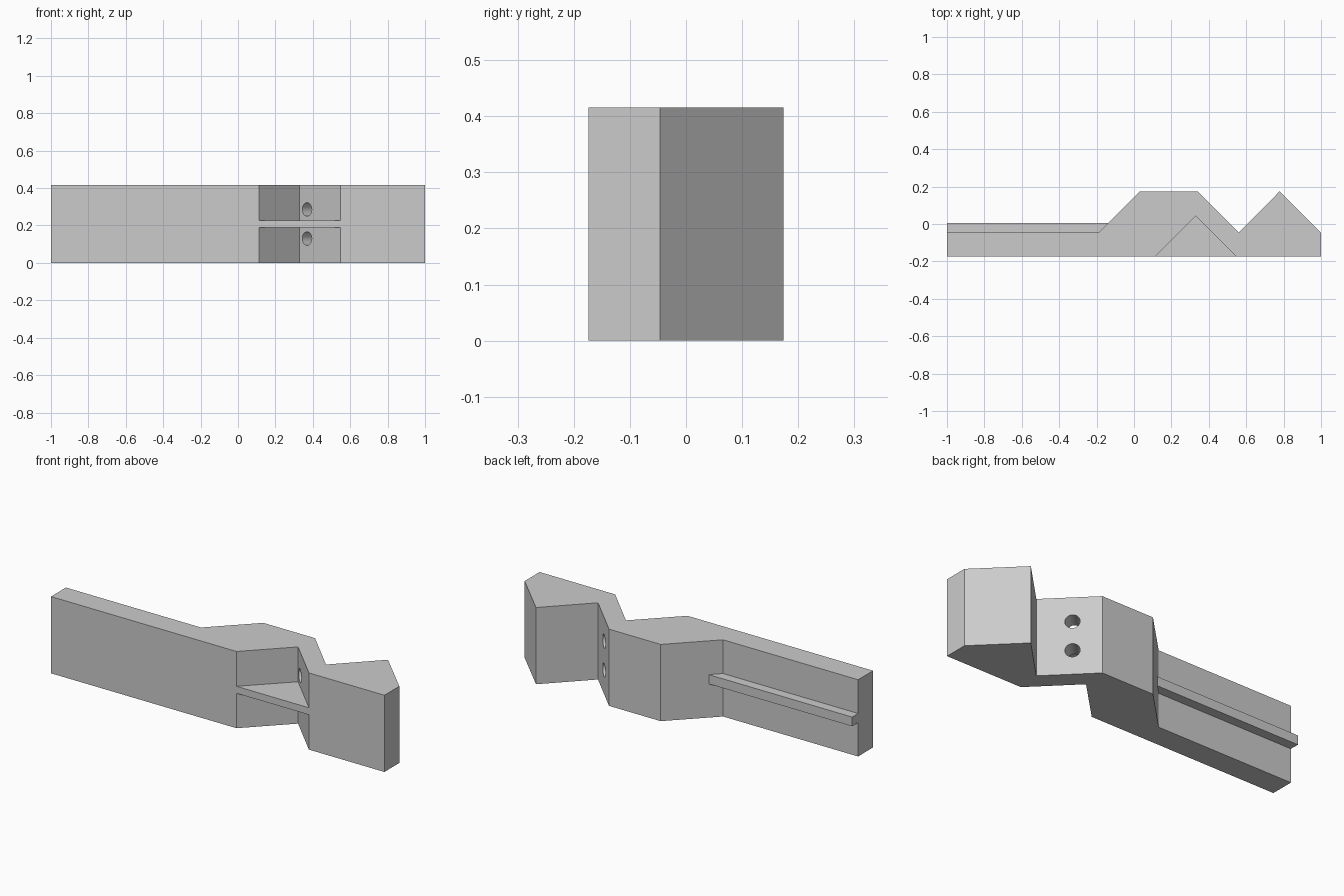
import bpy, bmesh, math
from mathutils import Matrix, Vector

cube = bpy.data.objects.get("Cube")
if cube:
    bpy.data.objects.remove(cube, do_unlink=True)

HEIGHT = 0.416
MID = HEIGHT / 2
FRONT, SHELF, BACK = -0.174, -0.046, 0.174

grey = bpy.data.materials.new("plain grey")
grey.use_nodes = True
colour = (0.6, 0.6, 0.6, 1)
grey.diffuse_color = colour
grey.node_tree.nodes["Principled BSDF"].inputs["Base Color"].default_value = colour


def finish(name, bm):
    bmesh.ops.recalc_face_normals(bm, faces=bm.faces)
    mesh = bpy.data.meshes.new(name)
    bm.to_mesh(mesh)
    bm.free()
    mesh.materials.append(grey)
    obj = bpy.data.objects.new(name, mesh)
    bpy.context.collection.objects.link(obj)
    return obj


def prism(name, outline, z0, z1):
    """Extrude a plan outline upward from z0 to z1."""
    bm = bmesh.new()
    face = bm.faces.new([bm.verts.new((x, y, z0)) for x, y in outline])
    top = bmesh.ops.extrude_face_region(bm, geom=[face])["geom"]
    bmesh.ops.translate(bm, vec=(0, 0, z1 - z0),
                        verts=[v for v in top if isinstance(v, bmesh.types.BMVert)])
    return finish(name, bm)


def cut(target, cutter):
    mod = target.modifiers.new(cutter.name, "BOOLEAN")
    mod.operation = "DIFFERENCE"
    mod.solver = "EXACT"
    mod.object = cutter
    cutter.hide_render = True
    cutter.hide_set(True)


# Main body: long arm, raised block and pointed end
body = prism("body", [(-1, FRONT), (1, FRONT), (1, SHELF), (0.778, BACK), (0.56, SHELF),
                      (0.34, BACK), (0.03, BACK), (-0.19, SHELF), (-1, SHELF)], 0, HEIGHT)

# V notches in the front, above and below a thin web
WEB = 0.019
apex = Vector((0.33, 0.043))
reach = 0.24
notch = [apex, apex + Vector((-reach, -reach)), apex + Vector((reach, -reach))]
cut(body, prism("lower_notch_cutter", notch, -0.1, MID - WEB))
cut(body, prism("upper_notch_cutter", notch, MID + WEB, HEIGHT + 0.1))

# Two round holes, square to the slanted wall behind the notch
slant = Vector((1, 1, 0)).to_track_quat("Z", "Y").to_matrix().to_4x4()
for side, label in ((-1, "lower"), (1, "upper")):
    bm = bmesh.new()
    place = Matrix.Translation((0.405, 0.04, MID + side * 0.078)) @ slant
    bmesh.ops.create_cone(bm, cap_ends=True, segments=32, radius1=0.036,
                          radius2=0.036, depth=0.16, matrix=place)
    cut(body, finish(label + "_hole_cutter", bm))

# Rib along the back of the arm, running into the raised block
prism("rib", [(-1, SHELF - 0.01), (-0.15, SHELF - 0.01), (-0.14, 0.005), (-1, 0.005)],
      MID - 0.025, MID + 0.025)

# Smooth the hole walls only
bpy.ops.object.select_all(action="DESELECT")
for obj in bpy.data.objects:
    if obj.name.endswith("hole_cutter"):
        for poly in obj.data.polygons:
            poly.use_smooth = len(poly.vertices) == 4
